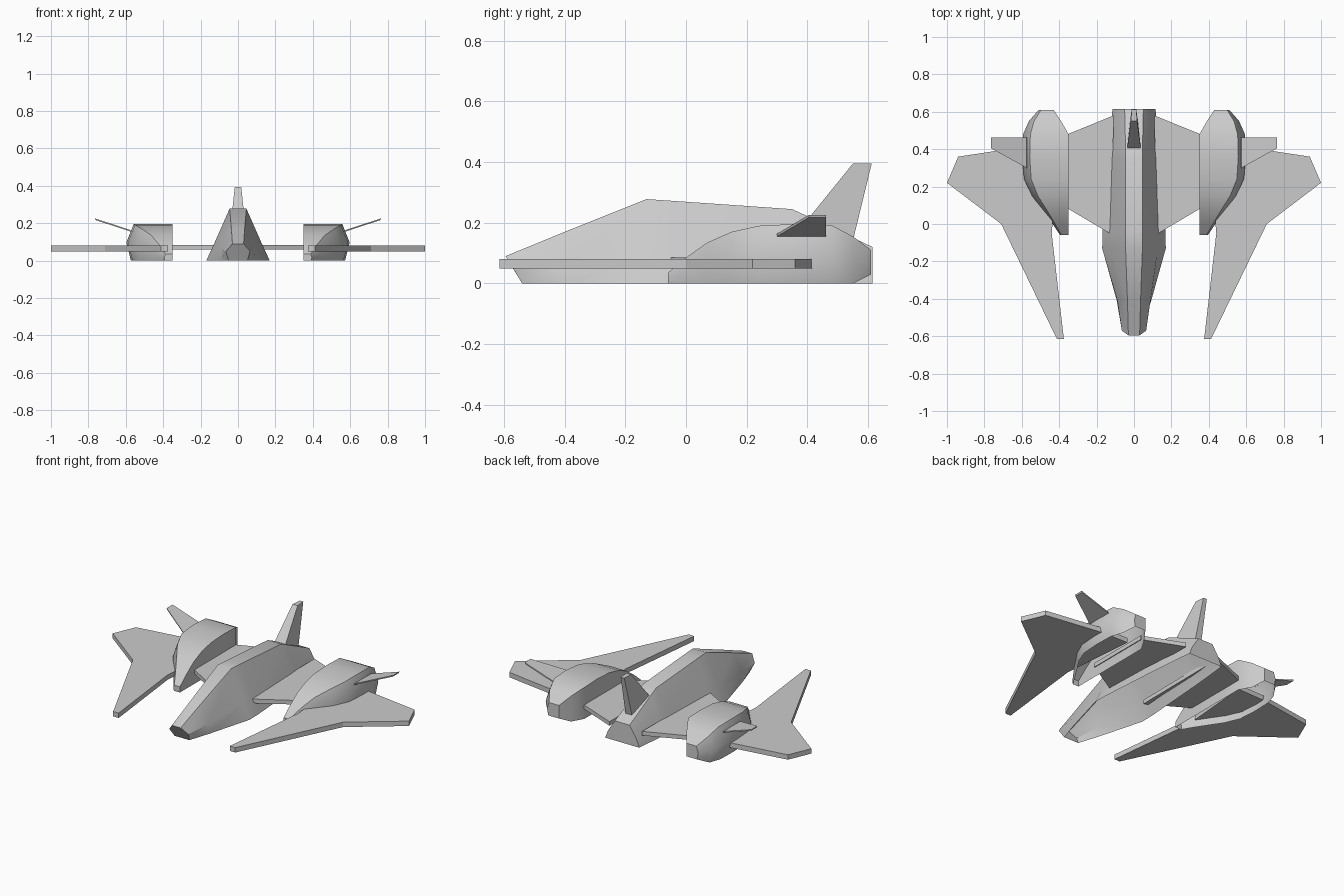
import bpy
import bmesh
import math

if "Cube" in bpy.data.objects:
    bpy.data.objects.remove(bpy.data.objects["Cube"])


def finish(name, bm, mirror=False, smooth=None):
    bmesh.ops.recalc_face_normals(bm, faces=bm.faces)
    mesh = bpy.data.meshes.new(name)
    bm.to_mesh(mesh)
    bm.free()
    ob = bpy.data.objects.new(name, mesh)
    bpy.context.collection.objects.link(ob)
    if mirror:
        ob.modifiers.new("mirror", 'MIRROR')
    if smooth:
        bpy.ops.object.select_all(action='DESELECT')
        bpy.context.view_layer.objects.active = ob
        ob.select_set(True)
        bpy.ops.object.shade_smooth_by_angle(angle=math.radians(smooth))
    return ob


def loft(name, sections, closed=False, **kw):
    """Skin equal-length sections and cap both ends; open sections leave the underside open."""
    bm = bmesh.new()
    rings = [[bm.verts.new(p) for p in s] for s in sections]
    n = len(rings[0])
    for a, b in zip(rings, rings[1:]):
        for i in range(n if closed else n - 1):
            j = (i + 1) % n
            bm.faces.new((a[i], a[j], b[j], b[i]))
    bm.faces.new(rings[0])
    bm.faces.new(rings[-1])
    return finish(name, bm, **kw)


def plate(name, outline, z0, z1):
    """Flat wing panel, mirrored to the other side."""
    return loft(name, [[(x, y, z) for x, y in outline] for z in (z0, z1)],
                closed=True, mirror=True)


# Fuselage: open-bottomed shell, half sections of bottom, waist and roof points
def hull(bottom, waist, roof):
    half = [bottom, waist, roof]
    return half + [(-x, y, z) for x, y, z in reversed(half)]


body = [hull((.05, -.54, 0), (.065, -.57, .05), (.03, -.595, .09))]
for y, wb, wm, zm, wt, zt in [
    (-.41, .092, .088, .06, .035, .166),
    (-.13, .170, .128, .09, .045, .278),
    (-.04, .168, .128, .09, .045, .272),
    (.35, .140, .117, .085, .045, .245),
    (.40, .136, .115, .08, .045, .222),
    (.615, .115, .095, .05, .05, .12),
]:
    body.append(hull((wb, y, 0), (wm, y, zm), (wt, y, zt)))
loft("fuselage", body, smooth=30)

# Tail fin, swept back and tapering upward
loft("tail_fin", [
    [(-.037, .40, .21), (.037, .40, .21), (.022, .55, .14), (-.022, .55, .14)],
    [(-.017, .55, .395), (.017, .55, .395), (.012, .612, .395), (-.012, .612, .395)],
], closed=True)

# Engine pods: flat inner wall, rounded outer wall, open underside
pod = []
for y, xi, xo, top, zb in [
    (-.06, .35, .395, .035, 0),
    (0, .35, .435, .085, 0),
    (.07, .35, .485, .135, 0),
    (.15, .35, .545, .17, 0),
    (.24, .35, .588, .19, 0),
    (.36, .35, .597, .196, 0),
    (.48, .35, .593, .192, 0),
    (.55, .39, .562, .155, 0),
    (.61, .43, .51, .11, .03),
]:
    w = xo - xi
    h = top - zb
    pod.append([(xi, y, zb), (xi, y, top), (xi + .84 * w, y, top),
                (xi + w, y, zb + .5 * h), (xi + .9 * w, y, zb)])
loft("engine_pod", pod, mirror=True, smooth=40)

# Inner wings joining fuselage and pods
plate("inner_wing", [(.115, -.055), (.13, -.05), (.355, .083),
                     (.355, .48), (.11, .58)], .06, .085)

# Forward-swept outer wings
plate("outer_wing", [(.375, -.615), (.412, -.615), (.71, 0), (1.0, .22),
                     (.94, .36), (.58, .415), (.40, .42), (.44, -.05)], .05, .08)

# Small upward-tilted stabilisers on the pods
stab = [(.572, .30, .155), (.572, .462, .155), (.762, .462, .217), (.762, .405, .217)]
loft("stabiliser", [stab, [(x + .003, y, z + .009) for x, y, z in stab]],
     closed=True, mirror=True)
